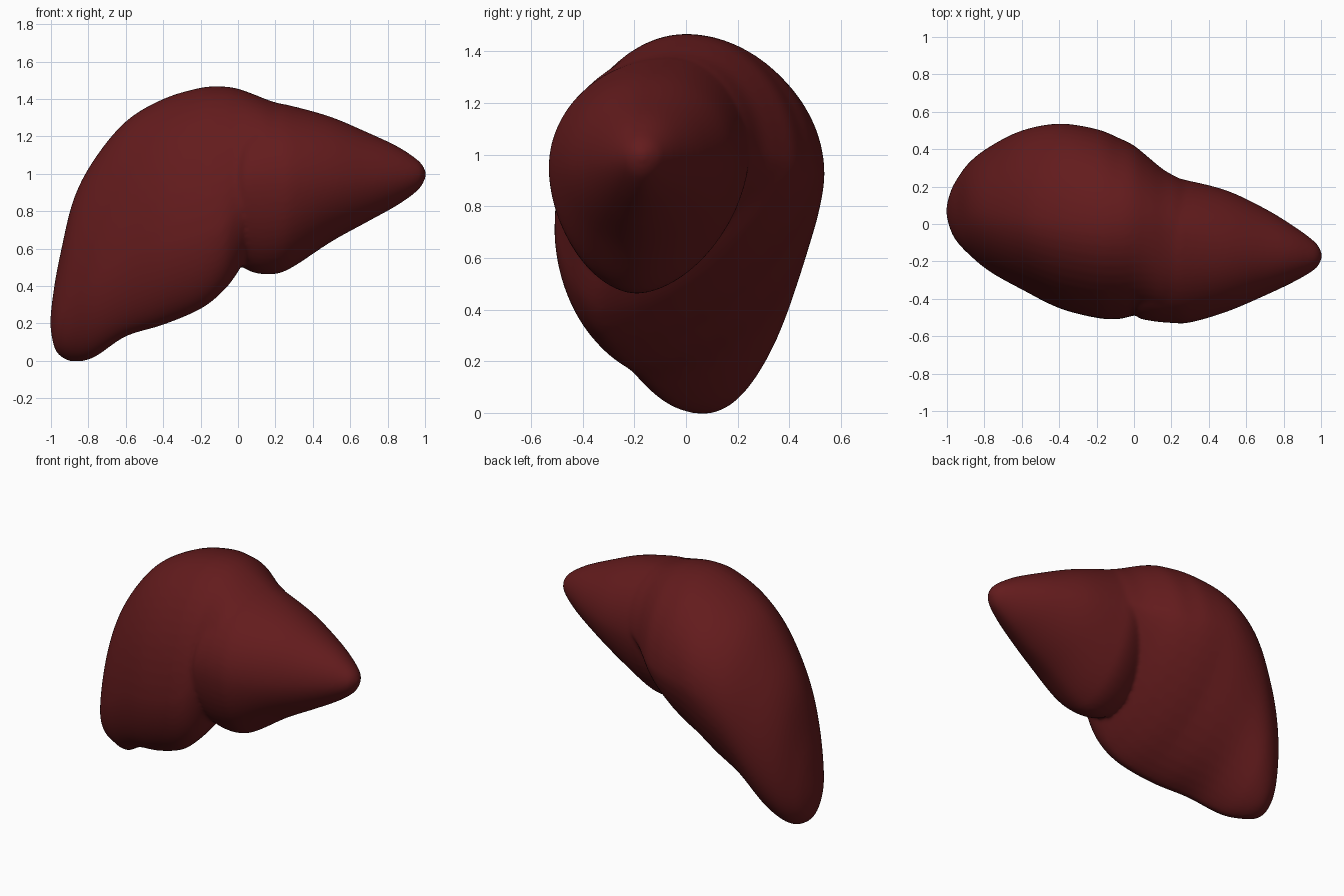
import bpy, bmesh, math

if "Cube" in bpy.data.objects:
    bpy.data.objects.remove(bpy.data.objects["Cube"])

# Each row: x, top z, top y, bottom z, bottom y, front y, front z, back y, back z
RIGHT_LOBE = [
    (-1.003, .2, .07, .2, .07, .07, .2, .07, .2),
    (-.985, .38, .07, .08, .07, -.02, .22, .16, .23),
    (-.95, .57, .07, .025, .07, -.09, .25, .235, .28),
    (-.88, .86, .07, -.004, .07, -.165, .34, .33, .42),
    (-.77, 1.075, .06, .018, -.01, -.255, .43, .415, .58),
    (-.6, 1.28, .04, .13, -.14, -.35, .55, .50, .80),
    (-.4, 1.40, .02, .192, -.22, -.45, .62, .537, .92),
    (-.2, 1.46, 0, .277, -.29, -.502, .68, .508, .95),
    (-.08, 1.467, 0, .372, -.32, -.508, .73, .46, .95),
    (0, 1.455, 0, .475, -.31, -.49, .83, .42, .97),
    (.08, 1.427, -.01, .62, -.25, -.485, .95, .355, .99),
    (.16, 1.395, -.03, .74, -.2, -.49, 1.02, .29, 1.01),
    (.26, 1.358, -.06, .88, -.15, -.46, 1.05, .235, 1.03),
    (.4, 1.26, -.1, .98, -.13, -.36, 1.05, .16, 1.03),
    (.5, 1.08, -.1, 1.08, -.1, -.1, 1.08, -.1, 1.08),
]
LEFT_LOBE = [
    (-.07, .92, -.15, .92, -.15, -.15, .92, -.15, .92),
    (-.04, 1.12, -.13, .64, -.17, -.41, .92, .06, .92),
    (.015, 1.27, -.1, .515, -.18, -.495, .94, .15, .95),
    (.09, 1.35, -.07, .47, -.19, -.518, .95, .21, .98),
    (.2, 1.376, -.06, .464, -.19, -.529, .95, .245, 1.0),
    (.3, 1.36, -.08, .505, -.19, -.527, .95, .23, 1.0),
    (.5, 1.303, -.13, .637, -.18, -.468, .96, .178, 1.0),
    (.7, 1.218, -.15, .747, -.18, -.383, .97, .083, 1.0),
    (.85, 1.148, -.16, .83, -.17, -.312, .98, -.008, 1.0),
    (.95, 1.083, -.17, .90, -.17, -.255, .99, -.08, 1.0),
    (.988, 1.045, -.17, .945, -.17, -.22, 1.0, -.12, 1.0),
    (1.006, 1.0, -.17, 1.0, -.17, -.17, 1.0, -.17, 1.0),
]


def spline_rows(rows, steps=6):
    """Catmull-Rom through the rows, with rounded caps at both ends."""
    def ghost(end, near):
        return (near[0],) + tuple(2 * e - n for e, n in zip(end[1:], near[1:]))
    pts = [ghost(rows[0], rows[1])] + rows + [ghost(rows[-1], rows[-2])]
    out = []
    for i in range(1, len(pts) - 2):
        for s in range(steps):
            t = s / steps
            out.append([0.5 * (2 * b + (c - a) * t + (2 * a - 5 * b + 4 * c - d) * t * t
                               + (3 * b - a - 3 * c + d) * t ** 3)
                        for a, b, c, d in zip(*pts[i - 1:i + 3])])
    return out + [list(rows[-1])]


def section(row, low_back, low_front=1.85, n=14):
    """Closed outline of four elliptic arcs through top, front, bottom and back."""
    x, zt, yt, zb, yb, yf, zf, yk, zk = row
    arcs = [((yt, zt), (yf, zf), 2), ((yb, zb), (yf, zf), low_front),
            ((yb, zb), (yk, zk), low_back(x)), ((yt, zt), (yk, zk), 2)]
    ring = []
    for q, (pole, side, e) in enumerate(arcs):
        for k in range(n):
            a = math.pi / 2 * (k / n if q % 2 == 0 else 1 - k / n)
            s, c = max(math.sin(a), 0) ** (2 / e), max(math.cos(a), 0) ** (2 / e)
            ring.append((x, pole[0] + (side[0] - pole[0]) * s,
                         side[1] + (pole[1] - side[1]) * c))
    return ring


def loft(bm, rows, low_back):
    rings = [[bm.verts.new(p) for p in section(r, low_back)] for r in spline_rows(rows)]
    for a, b in zip(rings, rings[1:]):
        for j in range(len(a)):
            k = (j + 1) % len(a)
            bm.faces.new((a[j], a[k], b[k], b[j]))
    # collapse each end ring into a single point
    for end in (rings[0], rings[-1]):
        bmesh.ops.remove_doubles(bm, verts=end, dist=1e-4)


# Both lobes in one mesh; the underside flattens towards the middle
bm = bmesh.new()
loft(bm, RIGHT_LOBE, lambda x: 2.0 - 0.4 * min(max((x + .75) / .45, 0), 1))
loft(bm, LEFT_LOBE, lambda x: 1.75)
bmesh.ops.recalc_face_normals(bm, faces=bm.faces)
mesh = bpy.data.meshes.new("liver")
bm.to_mesh(mesh)
bm.free()
liver = bpy.data.objects.new("liver", mesh)
bpy.context.collection.objects.link(liver)

# Dark red tissue
mat = bpy.data.materials.new("dark red")
mat.diffuse_color = (0.125, 0.011, 0.012, 1)
mat.use_nodes = True
mat.node_tree.nodes["Principled BSDF"].inputs["Base Color"].default_value = mat.diffuse_color
mesh.materials.append(mat)
for p in mesh.polygons:
    p.use_smooth = True

# Fuse the lobes into one skin and soften the crease
fuse = liver.modifiers.new("fuse", 'REMESH')
fuse.mode = 'VOXEL'
fuse.voxel_size = 0.013
fuse.use_smooth_shade = True
soft = liver.modifiers.new("soften", 'SMOOTH')
soft.factor = 0.5
soft.iterations = 10
